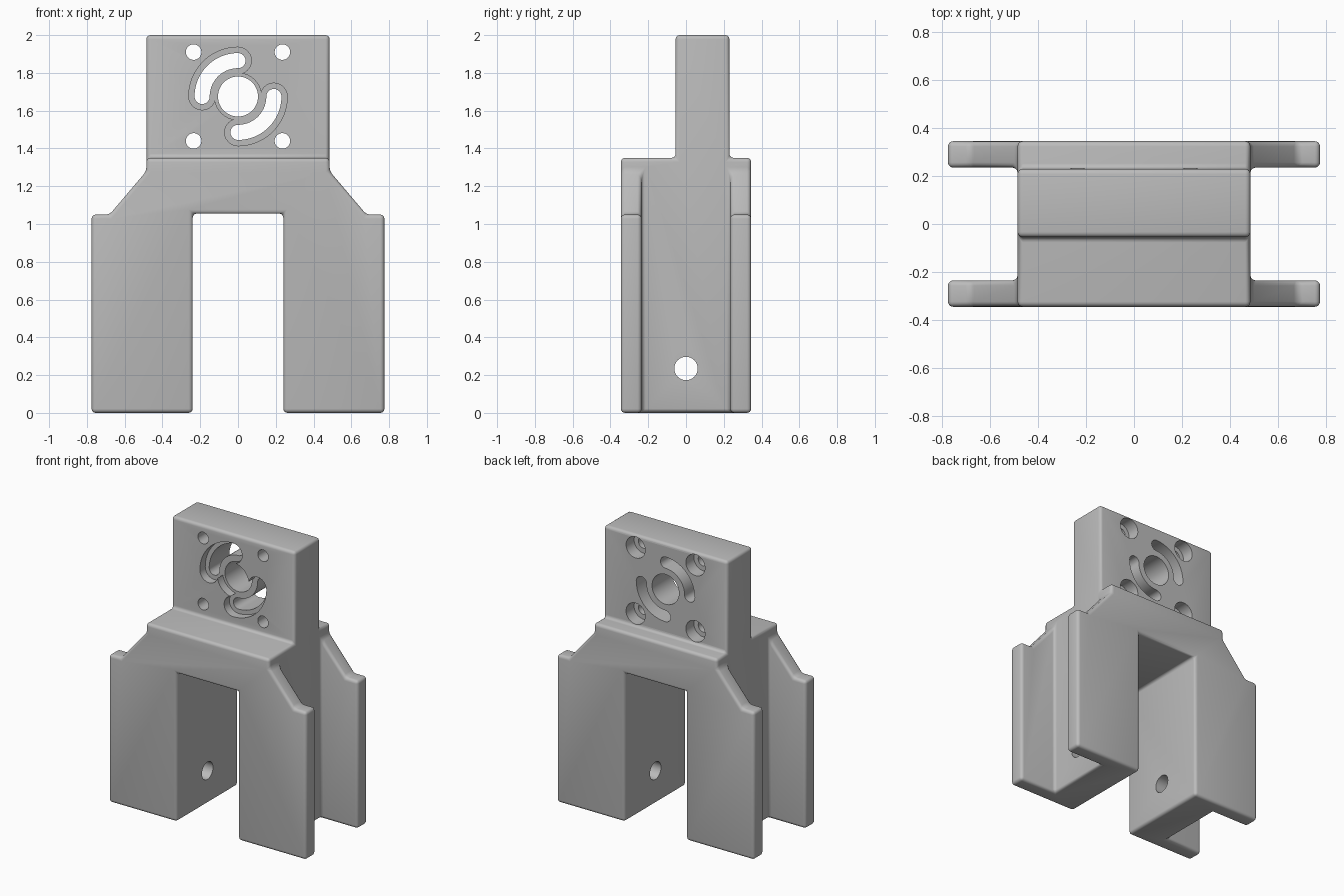
import bpy, bmesh
from math import sin, cos, pi, radians
from mathutils import Vector

cube = bpy.data.objects.get("Cube")
if cube:
    bpy.data.objects.remove(cube, do_unlink=True)

CX, CZ = 0.0, 1.675          # centre of the hole pattern
FRONT, BACK = -0.055, 0.23   # faces of the upright plate
HALF = 0.485                 # half width of plate and core


def prism(name, pts, lo, hi, axis="y"):
    """Extrude a 2D outline along y (points are x, z) or x (points are y, z)."""
    place = (lambda p, d: (p[0], d, p[1])) if axis == "y" else (lambda p, d: (d, p[0], p[1]))
    bm = bmesh.new()
    bottom = [bm.verts.new(place(p, lo)) for p in pts]
    face = bm.faces.new(bottom)
    new = bmesh.ops.extrude_face_region(bm, geom=[face])["geom"]
    shift = Vector(place((0, 0), hi - lo))
    bmesh.ops.translate(bm, vec=shift, verts=[g for g in new if isinstance(g, bmesh.types.BMVert)])
    bmesh.ops.recalc_face_normals(bm, faces=bm.faces)
    mesh = bpy.data.meshes.new(name)
    bm.to_mesh(mesh)
    bm.free()
    ob = bpy.data.objects.new(name, mesh)
    bpy.context.collection.objects.link(ob)
    return ob


def rect(a, b, c, d):
    return [(a, c), (b, c), (b, d), (a, d)]


def arc(cx, cz, r, a0, a1, n):
    return [(cx + r * cos(radians(a0 + (a1 - a0) * i / n)),
             cz + r * sin(radians(a0 + (a1 - a0) * i / n))) for i in range(n + 1)]


def circle(cx, cz, r, n=40):
    return arc(cx, cz, r, 0, 360, n)[:-1]


def curved_slot(start, r, w):
    """Quarter-circle slot with round ends."""
    end = start + 90
    tip = [(CX + r * cos(radians(a)), CZ + r * sin(radians(a))) for a in (start, end)]
    return (arc(CX, CZ, r + w, start, end, 20)
            + arc(*tip[1], w, end, end + 180, 12)[1:]
            + arc(CX, CZ, r - w, end, start, 20)[1:]
            + arc(*tip[0], w, start + 180, start + 360, 12)[1:-1])


def cut(ob, cutter):
    mod = ob.modifiers.new("cut", "BOOLEAN")
    mod.operation, mod.solver, mod.object = "DIFFERENCE", "EXACT", cutter
    bpy.ops.object.modifier_apply(modifier=mod.name)
    bpy.data.objects.remove(cutter, do_unlink=True)


# Bracket blank: forked front outline
right = [(0.24, 0), (0.775, 0), (0.775, 1.05), (0.68, 1.05), (HALF, 1.28), (HALF, 2)]
outline = right + [(-x, z) for x, z in reversed(right)] + [(-0.24, 1.055), (0.24, 1.055)]
body = prism("bracket_body", outline, -0.345, 0.345)
bpy.context.view_layer.objects.active = body
body.select_set(True)

# Thin the upright plate and open the side channels between the flanges
cut(body, prism("front_step", rect(-1, FRONT, 1.35, 2.2), -1, 1, "x"))
cut(body, prism("back_step", rect(BACK, 1, 1.35, 2.2), -1, 1, "x"))
for lo, hi in ((HALF, 1), (-1, -HALF)):
    cut(body, prism("side_channel", rect(-0.235, 0.235, -0.2, 1.6), lo, hi, "x"))

# Clean the faces, then round all edges
bm = bmesh.new()
bm.from_mesh(body.data)
bmesh.ops.remove_doubles(bm, verts=bm.verts, dist=0.0005)
bmesh.ops.dissolve_limit(bm, angle_limit=0.02, verts=bm.verts, edges=bm.edges)
bm.to_mesh(body.data)
bm.free()
bevel = body.modifiers.new("rounding", "BEVEL")
bevel.width, bevel.segments, bevel.limit_method = 0.022, 4, "ANGLE"
bevel.angle_limit = radians(30)
bpy.ops.object.modifier_apply(modifier=bevel.name)

# Pin hole through both legs
cut(body, prism("pin_hole", circle(0, 0.235, 0.062), -1, 1, "x"))

# Central bore with shallow front counterbore
cut(body, prism("bore", circle(CX, CZ, 0.106, 56), -0.5, 0.5))
cut(body, prism("bore_recess", circle(CX, CZ, 0.124, 56), -0.5, FRONT + 0.06))

# Curved slots with a wider recess on the front
for start in (90, 270):
    cut(body, prism("slot_recess", curved_slot(start, 0.19, 0.071), -0.5, FRONT + 0.06))
    cut(body, prism("slot", curved_slot(start, 0.19, 0.04), -0.5, 0.5))

# Four screw holes, counterbored from the back
for sx in (-1, 1):
    for sz in (-1, 1):
        x, z = CX + sx * 0.235, CZ + sz * 0.235
        cut(body, prism("screw_hole", circle(x, z, 0.041), -0.5, 0.5))
        cut(body, prism("screw_head", circle(x, z, 0.075), BACK - 0.09, 0.5))

# Single grey material
grey = bpy.data.materials.new("plain_grey")
grey.use_nodes = True
colour = (0.5, 0.5, 0.5, 1)
grey.diffuse_color = colour
grey.node_tree.nodes["Principled BSDF"].inputs["Base Color"].default_value = colour
body.data.materials.clear()
body.data.materials.append(grey)
for p in body.data.polygons:
    p.material_index = 0
bpy.ops.object.shade_smooth_by_angle(angle=radians(35))
